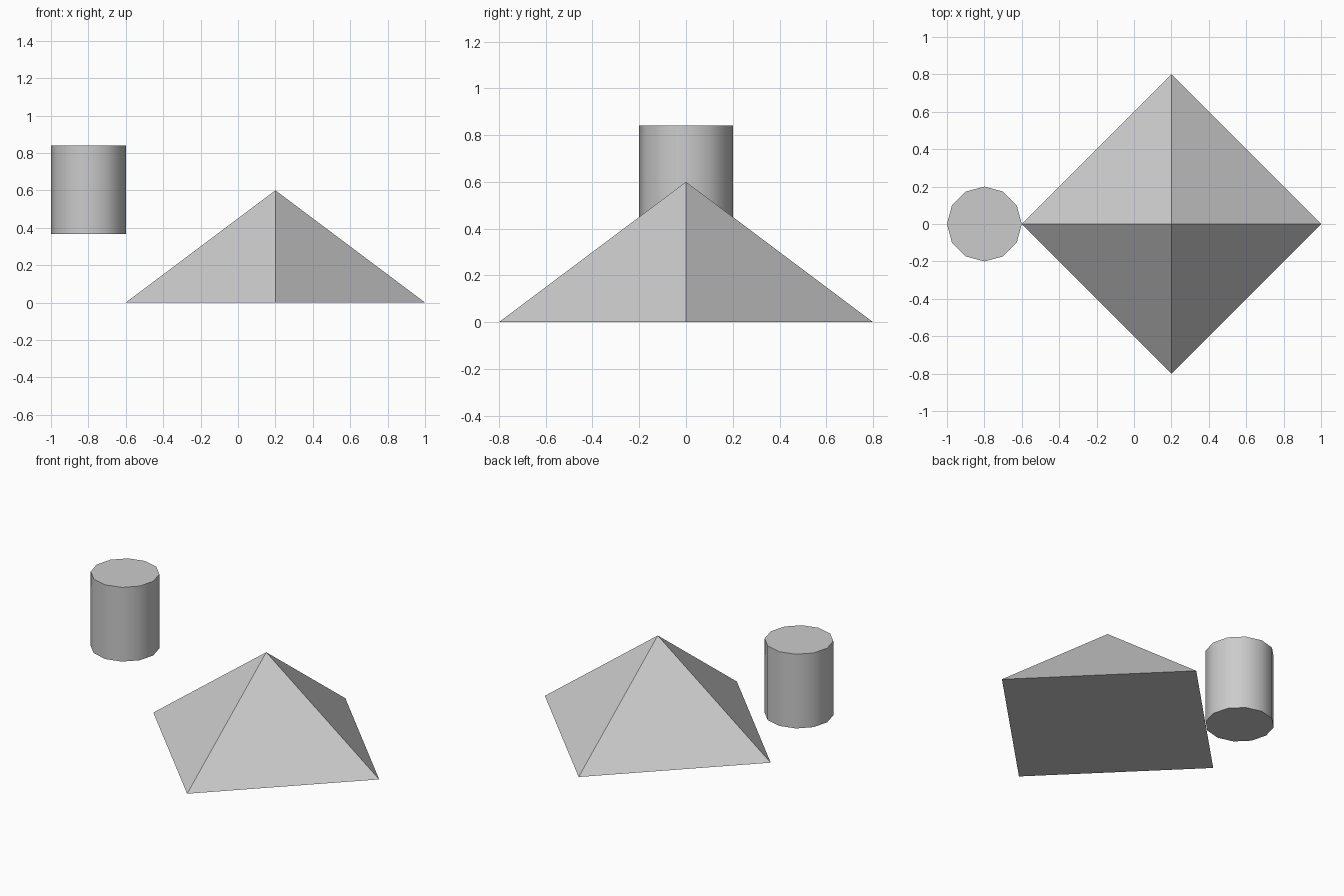
import bpy
import math

cube = bpy.data.objects.get("Cube")
if cube:
    bpy.data.objects.remove(cube, do_unlink=True)

# Single flat grey
grey = bpy.data.materials.new("light_grey")
grey.use_nodes = True
colour = (0.6, 0.6, 0.6, 1)
grey.diffuse_color = colour
grey.node_tree.nodes["Principled BSDF"].inputs["Base Color"].default_value = colour


def finish(name):
    obj = bpy.context.object
    obj.name = name
    obj.data.materials.append(grey)
    return obj


# Four-sided pyramid with its corners on the axes
bpy.ops.mesh.primitive_cone_add(vertices=4, radius1=0.8, radius2=0, depth=0.6,
                                location=(0.2, 0, 0.3))
finish("pyramid")

# Floating twelve-sided cylinder with smooth sides and sharp rims
bpy.ops.mesh.primitive_cylinder_add(vertices=12, radius=0.2, depth=0.475,
                                    location=(-0.8, 0, 0.603))
finish("cylinder")
bpy.ops.object.shade_smooth_by_angle(angle=math.radians(40))
